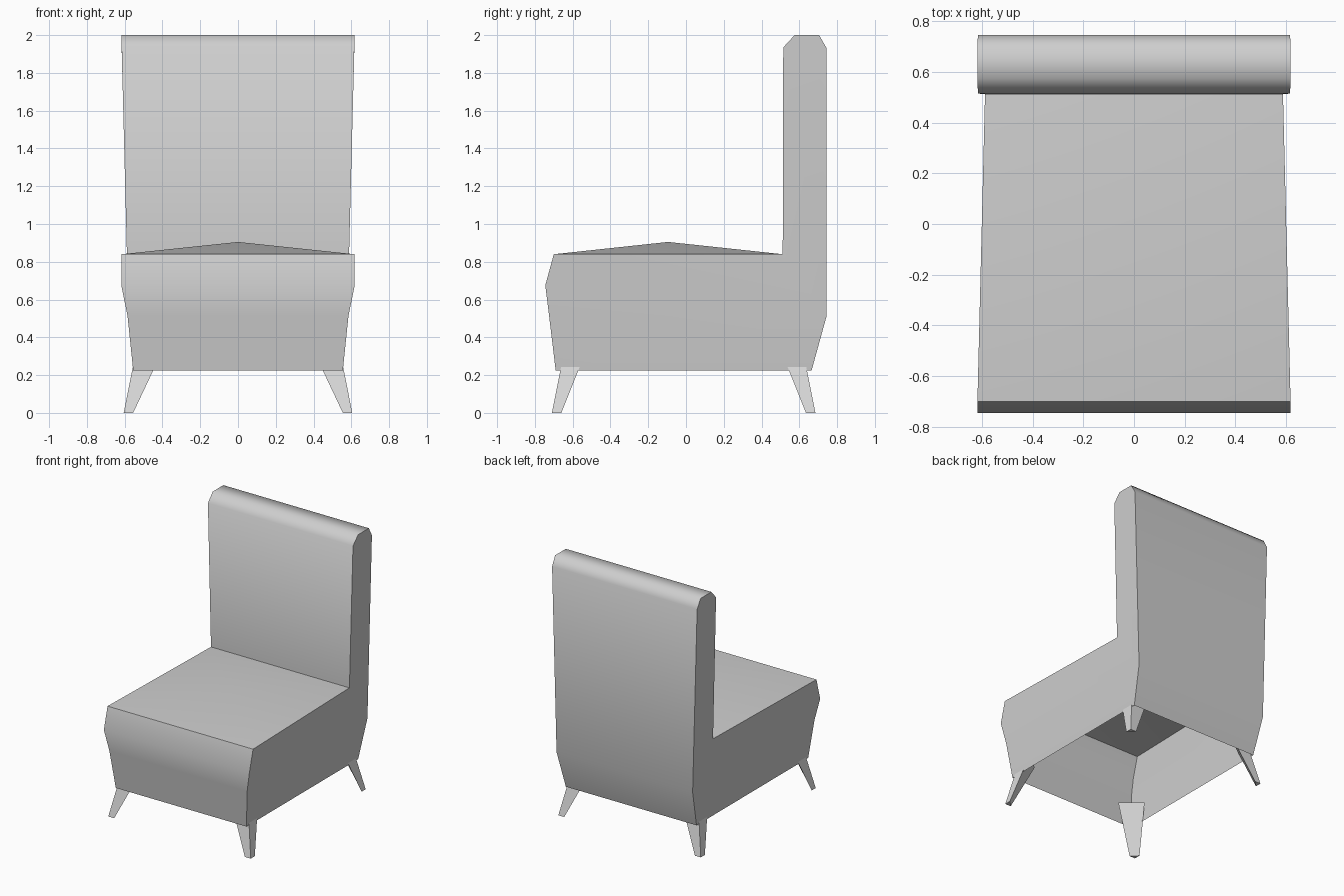
import bpy, bmesh, math

cube = bpy.data.objects.get("Cube")
if cube:
    bpy.data.objects.remove(cube, do_unlink=True)


def material(name, value):
    mat = bpy.data.materials.new(name)
    mat.use_nodes = True
    color = (value, value, value, 1)
    mat.diffuse_color = color
    mat.node_tree.nodes["Principled BSDF"].inputs["Base Color"].default_value = color
    return mat


def finish(bm, name, mat, angle):
    bmesh.ops.recalc_face_normals(bm, faces=bm.faces)
    mesh = bpy.data.meshes.new(name)
    bm.to_mesh(mesh)
    bm.free()
    obj = bpy.data.objects.new(name, mesh)
    bpy.context.collection.objects.link(obj)
    mesh.materials.append(mat)
    bpy.ops.object.select_all(action='DESELECT')
    obj.select_set(True)
    bpy.context.view_layer.objects.active = obj
    bpy.ops.object.shade_smooth_by_angle(angle=math.radians(angle))
    return obj


fabric = material("grey upholstery", 0.62)
leg_grey = material("light grey legs", 0.71)

# Upholstered shell: side profile (half width, y, z), open underneath
profile = [
    (0.555, -0.69, 0.225), (0.585, -0.725, 0.515), (0.618, -0.745, 0.675),
    (0.618, -0.70, 0.84), (0.588, 0.512, 0.84), (0.616, 0.515, 1.935),
    (0.618, 0.575, 2.0), (0.618, 0.705, 2.0), (0.616, 0.745, 1.93),
    (0.578, 0.745, 0.515), (0.555, 0.665, 0.225),
]
seat_start = 3
bm = bmesh.new()
left = [bm.verts.new((x, y, z)) for x, y, z in profile]
right = [bm.verts.new((-x, y, z)) for x, y, z in profile]

# Front, back and top strips; the seat rises to a shallow central peak
for i in range(len(profile) - 1):
    quad = [left[i], left[i + 1], right[i + 1], right[i]]
    if i == seat_start:
        peak = bm.verts.new((0, -0.095, 0.905))
        for k in range(4):
            bm.faces.new((quad[k], quad[(k + 1) % 4], peak))
    else:
        bm.faces.new(quad)

# Side panels: base, seat side, backrest side
for side in (left, right):
    for panel in ((0, 1, 9, 10), (1, 2, 3, 4, 9), (4, 5, 6, 7, 8, 9)):
        bm.faces.new([side[i] for i in panel])
finish(bm, "upholstered_seat_and_back", fabric, 62)


# Splayed, tapered legs with a triangular section, pointing at the corners
def leg(name, sx, foot, top):
    bm = bmesh.new()
    rings = []
    for (xo, xi, yo, yi), z in ((foot, 0), (top, 0.35)):
        rings.append([bm.verts.new((sx * x, y, z))
                      for x, y in ((xo, yo), (xi, yo), (xo, yi))])
    low, high = rings
    bm.faces.new(low)
    bm.faces.new(high)
    for k in range(3):
        n = (k + 1) % 3
        bm.faces.new((low[k], low[n], high[n], high[k]))
    finish(bm, name, leg_grey, 30)


for sx, label in ((1, "left"), (-1, "right")):
    leg("front_leg_" + label, sx, (0.605, 0.555, -0.71, -0.66), (0.535, 0.39, -0.64, -0.52))
    leg("back_leg_" + label, sx, (0.605, 0.555, 0.685, 0.635), (0.535, 0.39, 0.615, 0.495))
